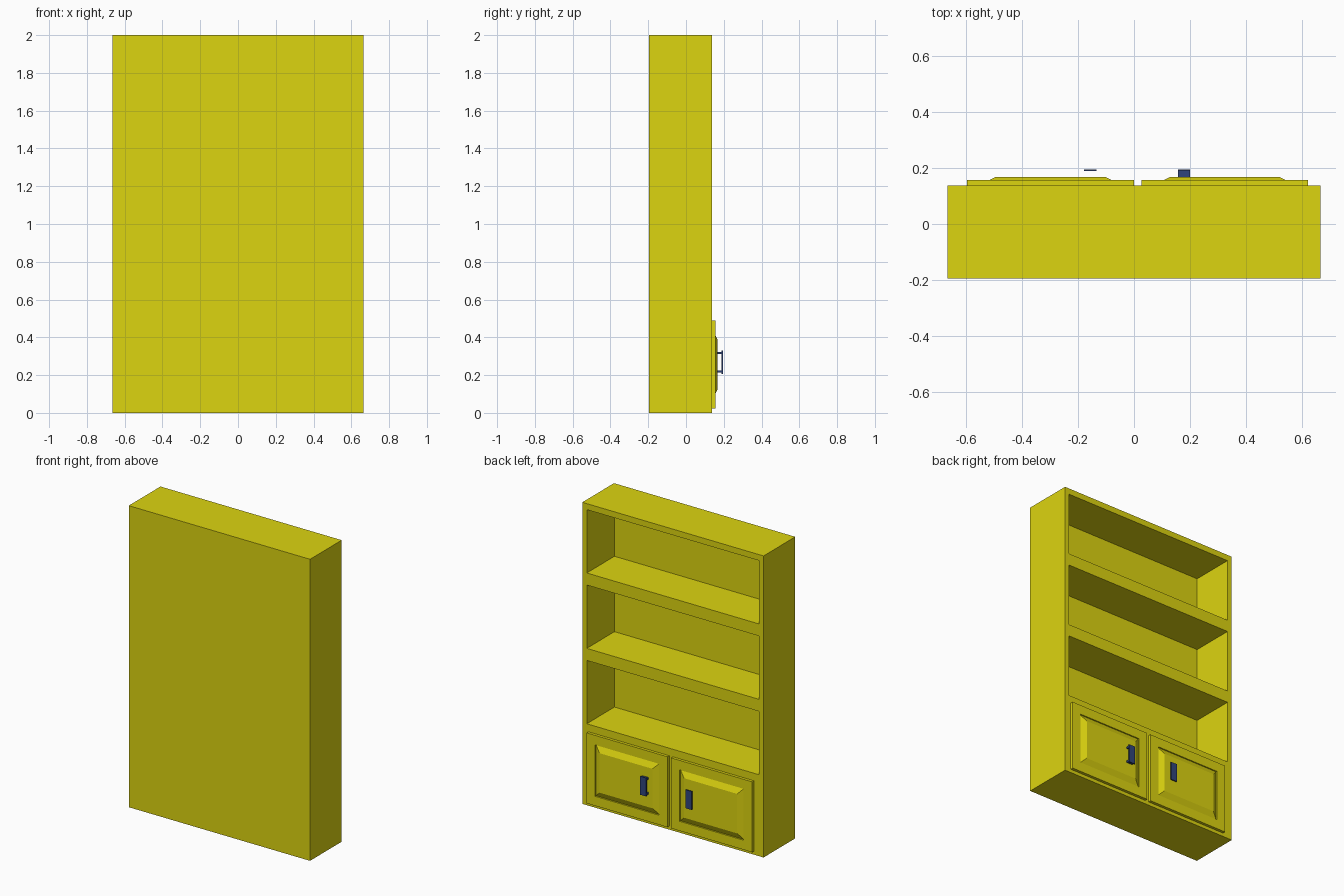
import bpy, bmesh
from mathutils import Vector

if "Cube" in bpy.data.objects:
    bpy.data.objects.remove(bpy.data.objects["Cube"])


def material(name, rgb):
    m = bpy.data.materials.new(name)
    m.diffuse_color = (*rgb, 1)
    m.use_nodes = True
    m.node_tree.nodes["Principled BSDF"].inputs["Base Color"].default_value = m.diffuse_color
    return m


yellow = material("yellow_paint", (0.72, 0.66, 0.005))
navy = material("navy_metal", (0.03, 0.06, 0.2))


def finish(bm, name, mat):
    bmesh.ops.recalc_face_normals(bm, faces=bm.faces)
    me = bpy.data.meshes.new(name)
    bm.to_mesh(me)
    bm.free()
    me.materials.append(mat)
    ob = bpy.data.objects.new(name, me)
    bpy.context.collection.objects.link(ob)
    return ob


def add_box(bm, lo, hi):
    lo, hi = Vector(lo), Vector(hi)
    vs = bmesh.ops.create_cube(bm, size=1)["verts"]
    for v in vs:
        v.co = (lo + hi) / 2 + v.co * (hi - lo)


W, BACK, OPEN = 0.665, -0.195, 0.137
POCKET = 0.29

# Carcass: gridded open face, pockets pushed in for the three shelves
bm = bmesh.new()
xs = [-W, -0.632, 0.632, W]
zs = [0, 0.54, 0.96, 1.04, 1.46, 1.54, 1.96, 2.0]
grid = [[bm.verts.new((x, OPEN, z)) for z in zs] for x in xs]
pockets = []
for i in range(len(xs) - 1):
    for j in range(len(zs) - 1):
        f = bm.faces.new((grid[i][j], grid[i + 1][j], grid[i + 1][j + 1], grid[i][j + 1]))
        if i == 1 and j in (1, 3, 5):
            pockets.append(f)
rim = [e for e in bm.edges if e.is_boundary]
ext = bmesh.ops.extrude_edge_only(bm, edges=rim)["geom"]
for v in ext:
    if isinstance(v, bmesh.types.BMVert):
        v.co.y = BACK
bmesh.ops.holes_fill(bm, edges=[e for e in bm.edges if e.is_boundary], sides=0)
for f in pockets:
    new = bmesh.ops.extrude_face_region(bm, geom=[f])["geom"]
    for v in new:
        if isinstance(v, bmesh.types.BMVert):
            v.co.y -= POCKET
    if f.is_valid:
        bm.faces.remove(f)
finish(bm, "bookcase_carcass", yellow)


# Doors with a grooved frame and a raised, bevelled panel
def door(name, x0, x1):
    bm = bmesh.new()
    add_box(bm, (x0, OPEN, 0.023), (x1, 0.156, 0.49))
    bmesh.ops.recalc_face_normals(bm, faces=bm.faces)
    face = max(bm.faces, key=lambda f: f.calc_center_median().y)
    steps = [(0.063, 0.156), (0.0005, 0.148), (0.039, 0.168)]
    for inset, y in steps:
        bmesh.ops.inset_region(bm, faces=[face], thickness=inset, use_even_offset=True)
        for v in face.verts:
            v.co.y = y
    finish(bm, name, yellow)


door("left_door", -0.595, 0.0)
door("right_door", 0.026, 0.62)


# Handles: thin grip plate, the second one with two standoffs
def handle(name, x, standoffs):
    bm = bmesh.new()
    h = 0.022
    add_box(bm, (x - h, 0.188, 0.207), (x + h, 0.195, 0.329))
    for z in standoffs:
        add_box(bm, (x - h, 0.167, z - 0.006), (x + h, 0.188, z + 0.006))
    finish(bm, name, navy)


handle("left_handle", -0.156, ())
handle("right_handle", 0.178, (0.219, 0.317))
